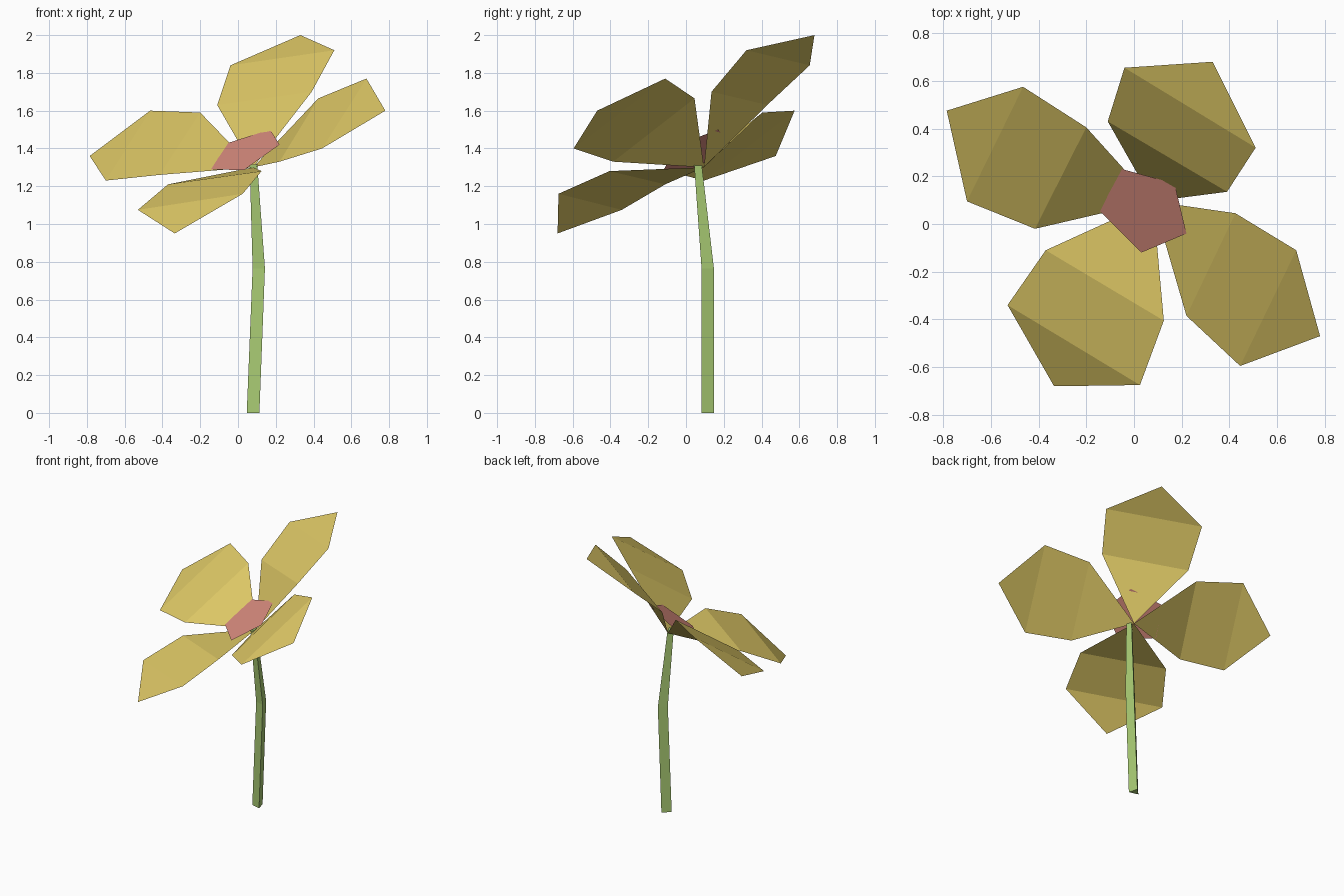
import bpy, math
from mathutils import Vector

if "Cube" in bpy.data.objects:
    bpy.data.objects.remove(bpy.data.objects["Cube"])


def material(name, rgb):
    m = bpy.data.materials.new(name)
    m.diffuse_color = (*rgb, 1.0)
    m.use_nodes = True
    m.node_tree.nodes["Principled BSDF"].inputs["Base Color"].default_value = m.diffuse_color
    return m


YELLOW = material("petal_yellow", (0.72, 0.57, 0.13))
PINK = material("centre_pink", (0.66, 0.25, 0.20))
GREEN = material("stem_green", (0.39, 0.59, 0.17))


def build(name, verts, faces, mat):
    me = bpy.data.meshes.new(name)
    me.from_pydata([tuple(v) for v in verts], [], faces)
    me.materials.append(mat)
    me.update()
    ob = bpy.data.objects.new(name, me)
    bpy.context.collection.objects.link(ob)
    return ob


# Petals: folded hexagons sharing one base point
# outline order: lower right, upper right, tip, upper left, lower left
BASE = (0.08, 0.095, 1.30)
PETALS = {
    "back_petal": [(0.39, 0.135, 1.70), (0.51, 0.32, 1.92), (0.33, 0.68, 2.0),
                   (-0.04, 0.655, 1.84), (-0.11, 0.43, 1.63)],
    "left_petal": [(-0.20, 0.405, 1.59), (-0.465, 0.575, 1.60), (-0.785, 0.475, 1.36),
                   (-0.70, 0.095, 1.23), (-0.415, -0.02, 1.26)],
    "front_petal": [(-0.37, -0.11, 1.21), (-0.53, -0.34, 1.075), (-0.335, -0.68, 0.95),
                    (0.025, -0.675, 1.16), (0.125, -0.405, 1.28)],
    "right_petal": [(0.22, -0.385, 1.33), (0.445, -0.595, 1.40), (0.78, -0.47, 1.60),
                    (0.68, -0.11, 1.77), (0.425, 0.045, 1.665)],
}
for name, outline in PETALS.items():
    build(name, [BASE] + outline, [(0, 1, 5), (1, 2, 4, 5), (2, 3, 4)], YELLOW)

# Flower centre: flat tilted pentagon
pentagon = [(-0.05, 0.23, 1.43), (-0.145, 0.055, 1.29), (0.03, -0.12, 1.285),
            (0.22, -0.04, 1.42), (0.17, 0.17, 1.50)]
build("flower_centre", pentagon, [(0, 1, 2, 3, 4)], PINK)

# Stem: bent, tapering three-sided prism
rings = [(Vector((0.085, 0.11, 0.0)), 0.040),
         (Vector((0.115, 0.11, 0.765)), 0.039),
         (Vector((0.085, 0.06, 1.315)), 0.024)]
verts, faces = [], []
for centre, r in rings:
    for k in range(3):
        a = math.radians(-45 + 120 * k)
        verts.append(centre + Vector((r * math.cos(a), r * math.sin(a), 0)))
for i in range(len(rings) - 1):
    for k in range(3):
        n = (k + 1) % 3
        faces.append((3 * i + k, 3 * i + n, 3 * i + 3 + n, 3 * i + 3 + k))
faces += [(2, 1, 0), (6, 7, 8)]
build("stem", verts, faces, GREEN)
